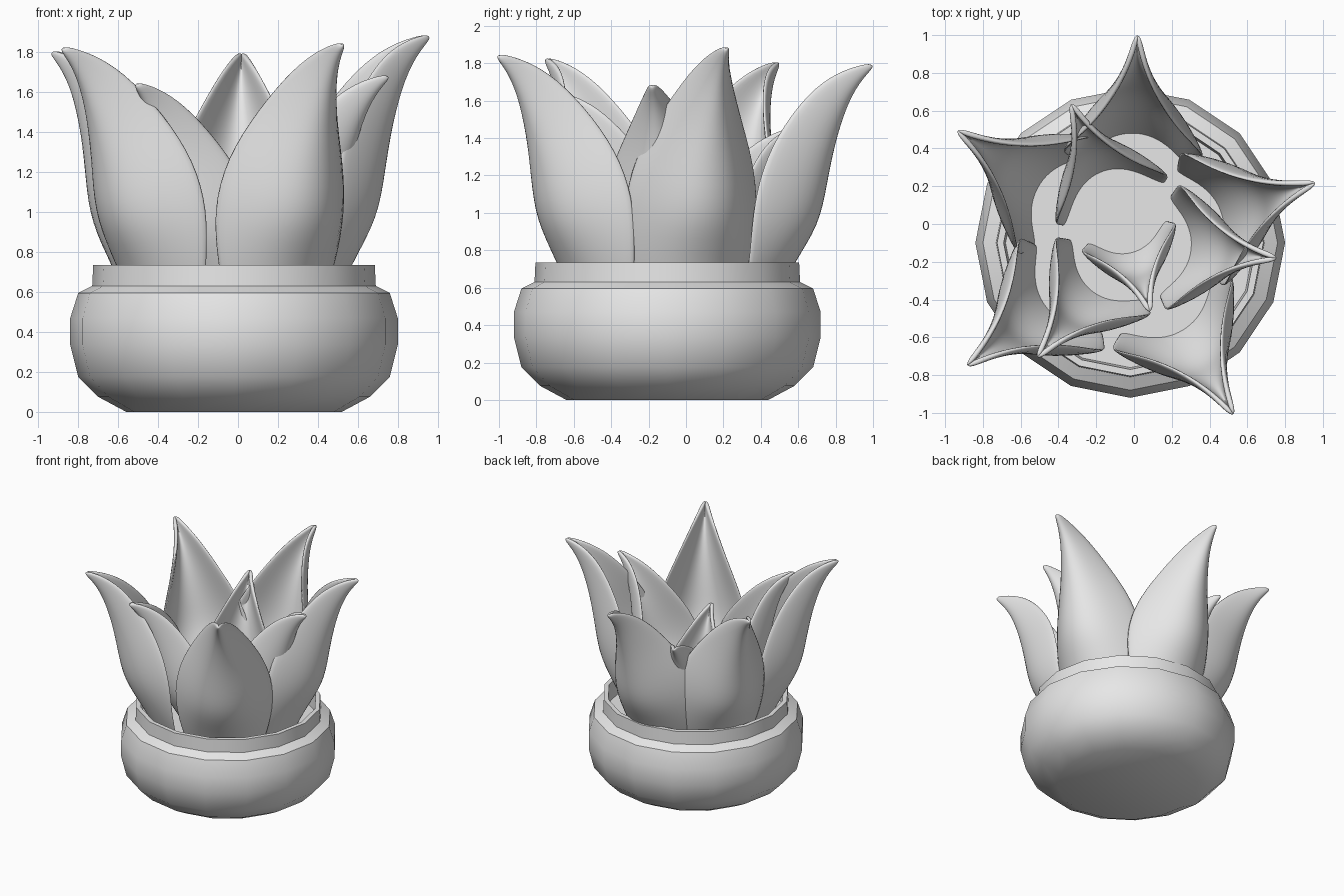
import bpy, bmesh, math
from mathutils import Vector

if "Cube" in bpy.data.objects:
    bpy.data.objects.remove(bpy.data.objects["Cube"], do_unlink=True)

CENTRE = Vector((-0.02, -0.10, 0))

grey = bpy.data.materials.new("plain_grey")
grey.use_nodes = True
grey.diffuse_color = (0.8, 0.8, 0.8, 1)
grey.node_tree.nodes["Principled BSDF"].inputs["Base Color"].default_value = (0.8, 0.8, 0.8, 1)


def finish(name, bm):
    mesh = bpy.data.meshes.new(name)
    bm.to_mesh(mesh)
    bm.free()
    obj = bpy.data.objects.new(name, mesh)
    bpy.context.collection.objects.link(obj)
    mesh.materials.append(grey)
    bpy.ops.object.select_all(action="DESELECT")
    obj.select_set(True)
    bpy.context.view_layer.objects.active = obj
    return obj


def lathe(name, profile, sides=16):
    bm = bmesh.new()
    rings = []
    for r, z in profile:
        rings.append([bm.verts.new(CENTRE + Vector((
            r * math.cos(math.tau * i / sides), r * math.sin(math.tau * i / sides), z)))
            for i in range(sides)])
    for a, b in zip(rings, rings[1:]):
        for i in range(sides):
            j = (i + 1) % sides
            bm.faces.new((a[i], a[j], b[j], b[i]))
    bm.faces.new(rings[0][::-1])
    bm.faces.new(rings[-1])
    obj = finish(name, bm)
    bpy.ops.object.shade_smooth_by_angle(angle=math.radians(42))
    return obj


# Rounded pot with a collar; the last ring closes the planting surface
lathe("pot", [(0.54, 0), (0.68, 0.075), (0.78, 0.175), (0.82, 0.335), (0.82, 0.47),
              (0.78, 0.595), (0.71, 0.63), (0.705, 0.735), (0.67, 0.735), (0.66, 0.6)])

# Leaf rows: rib radius, rib height, edge radius, edge height, half width
ROWS = [(0.55, 0.50, 0.40, 0.50, 0.27), (0.67, 0.74, 0.45, 0.75, 0.35),
        (0.81, 0.94, 0.46, 1.00, 0.385), (0.85, 1.16, 0.51, 1.25, 0.335),
        (0.89, 1.38, 0.62, 1.48, 0.22), (0.96, 1.61, 0.79, 1.69, 0.105),
        (1.04, 1.74, 0.95, 1.78, 0.04), (1.10, 1.80, 1.08, 1.81, 0.008)]
STEPS = 6


def leaf(name, angle, tip_radius, tip_height, size=1.0, width=1.0, sink=0.0):
    out = Vector((math.cos(math.radians(angle)), math.sin(math.radians(angle)), 0))
    side = Vector((-out.y, out.x, 0))
    base = 0.5 - sink
    stretch = (tip_height - base) / 1.3
    shift = tip_radius - 1.09 * size
    bm = bmesh.new()
    grid = []
    for rib_r, rib_z, edge_r, edge_z, half in ROWS:
        row = []
        for i in range(STEPS + 1):
            s = 2 * i / STEPS - 1
            cup = 1 - abs(s) ** 2.2
            r = (edge_r + (rib_r - edge_r) * cup) * size + shift
            z = base + (edge_z + (rib_z - edge_z) * cup - 0.5) * stretch
            row.append(bm.verts.new(CENTRE + out * r + side * (s * half * width)
                                    + Vector((0, 0, z))))
        grid.append(row)
    for a, b in zip(grid, grid[1:]):
        for i in range(STEPS):
            bm.faces.new((a[i], a[i + 1], b[i + 1], b[i]))
    obj = finish(name, bm)
    solid = obj.modifiers.new("thickness", "SOLIDIFY")
    solid.thickness = 0.03
    solid.offset = 0
    soft = obj.modifiers.new("soften", "SUBSURF")
    soft.levels = soft.render_levels = 2
    bpy.ops.object.shade_smooth()


# Five tall outer leaves
leaf("outer_leaf_back", 88, 1.09, 1.79)
leaf("outer_leaf_back_right", 147, 1.08, 1.80)
leaf("outer_leaf_front_right", 217, 1.07, 1.82)
leaf("outer_leaf_front", 301, 1.05, 1.84)
leaf("outer_leaf_left", 18, 1.02, 1.88)

# Three inner leaves and the small heart leaf
leaf("inner_leaf_back", 113, 0.79, 1.46, 0.88, 0.87, 0.1)
leaf("inner_leaf_front_right", 231, 0.77, 1.64, 0.88, 0.87)
leaf("inner_leaf_left", 354, 0.77, 1.68, 0.88, 0.9)
leaf("heart_leaf", 286, 0.37, 1.32, 0.65, 0.7)
